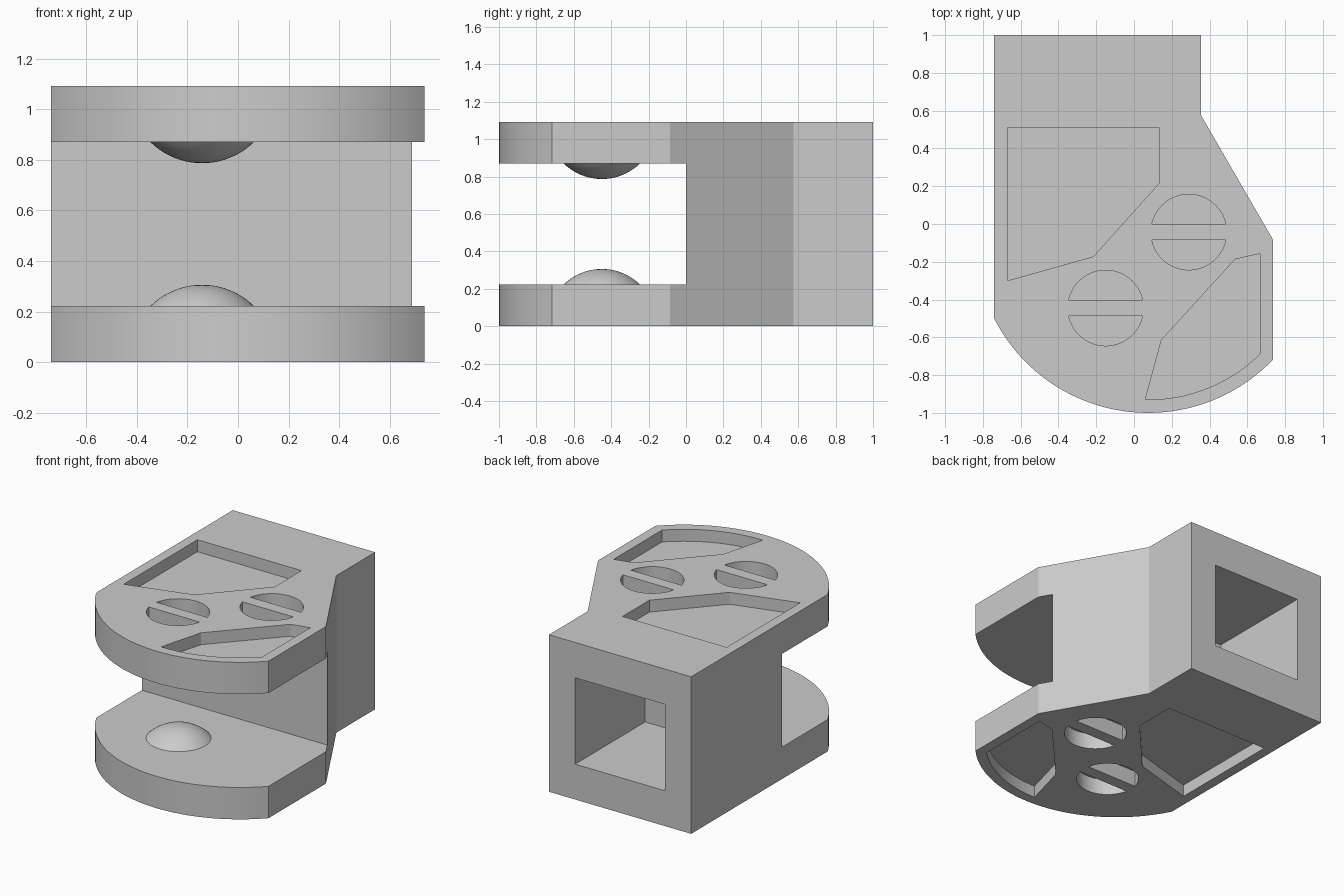
import bpy, bmesh, math

HEIGHT, PLATE = 1.093, 0.222        # total height, thickness of each fork plate
CENTRE, RADIUS = (0.075, -0.085), 0.915
POCKET, SLOT = 0.083, 0.11          # recess depths

cube = bpy.data.objects.get("Cube")
if cube:
    bpy.data.objects.remove(cube, do_unlink=True)

grey = bpy.data.materials.new("light grey")
grey.use_nodes = True
grey.diffuse_color = (0.6, 0.6, 0.6, 1)
grey.node_tree.nodes["Principled BSDF"].inputs["Base Color"].default_value = (0.6, 0.6, 0.6, 1)


def arc(cx, cy, r, start, end, steps):
    """Points along a circular arc, angles in radians."""
    return [(cx + r * math.cos(start + (end - start) * i / steps),
             cy + r * math.sin(start + (end - start) * i / steps)) for i in range(steps + 1)]


def nose_arc(r, x_start, x_end, steps=40):
    """Part of the rounded nose between two x positions."""
    a, b = (-math.acos((x - CENTRE[0]) / r) for x in (x_start, x_end))
    return arc(*CENTRE, r, a, b, steps)


def prism(bm, points, z0, z1):
    """Vertical prism over an outline."""
    low = [bm.verts.new((x, y, z0)) for x, y in points]
    high = [bm.verts.new((x, y, z1)) for x, y in points]
    bm.faces.new(low[::-1])
    bm.faces.new(high)
    for i in range(len(points)):
        j = (i + 1) % len(points)
        bm.faces.new((low[i], low[j], high[j], high[i]))


def box(bm, x0, x1, y0, y1, z0, z1):
    prism(bm, [(x0, y0), (x1, y0), (x1, y1), (x0, y1)], z0, z1)


def finish(bm, name):
    bmesh.ops.recalc_face_normals(bm, faces=bm.faces)
    mesh = bpy.data.meshes.new(name)
    bm.to_mesh(mesh)
    bm.free()
    mesh.materials.append(grey)
    obj = bpy.data.objects.new(name, mesh)
    bpy.context.collection.objects.link(obj)
    return obj


def smooth(obj):
    bpy.ops.object.select_all(action='DESELECT')
    obj.select_set(True)
    bpy.context.view_layer.objects.active = obj
    bpy.ops.object.shade_smooth_by_angle(angle=math.radians(25))


# Solid body outline
bm = bmesh.new()
outline = [(-0.74, 1), (0.355, 1), (0.355, 0.575), (0.737, -0.085)]
prism(bm, outline + nose_arc(RADIUS, 0.737, -0.74), 0, HEIGHT)
body = finish(bm, "fork_body")

# All cut-outs gathered in one cutter
bm = bmesh.new()
box(bm, -1, 1, -1.2, 0, PLATE, HEIGHT - PLATE)               # fork gap
box(bm, -0.54, 0.153, 0.23, 1.2, 0.246, HEIGHT - 0.246)      # rear socket
rear_pocket = [(-0.67, 0.51), (0.132, 0.51), (0.132, 0.215), (-0.215, -0.172), (-0.67, -0.3)]
nose_pocket = [(0.145, -0.615), (0.535, -0.187), (0.667, -0.157)]
nose_pocket += nose_arc(RADIUS - 0.07, 0.667, 0.06, 20)
half_slot = math.asin(0.0425 / 0.2)
for top in (False, True):
    def recess(points, depth):
        if top:
            prism(bm, points, HEIGHT - depth, HEIGHT + 0.1)
        else:
            prism(bm, points, -0.1, depth)
    recess(rear_pocket, POCKET)
    recess(nose_pocket, POCKET)
    # Round recesses, each split by a flush bar
    for cx, cy in ((0.29, -0.043), (-0.15, -0.445)):
        for turn in (0, math.pi):
            recess(arc(cx, cy, 0.2, turn + half_slot, turn + math.pi - half_slot, 28), SLOT)
cutter = finish(bm, "cutter")
cutter.hide_render = True

cut = body.modifiers.new("cut", 'BOOLEAN')
cut.operation = 'DIFFERENCE'
cut.solver = 'EXACT'
cut.object = cutter
bpy.context.view_layer.objects.active = body
bpy.ops.object.modifier_apply(modifier=cut.name)
bpy.data.objects.remove(cutter, do_unlink=True)
smooth(body)


# Rounded bumps facing each other inside the gap
def dome(name, z, direction, base=0.205, rise=0.084, rings=10):
    r = (base ** 2 + rise ** 2) / (2 * rise)
    sweep = math.asin(base / r)
    bm = bmesh.new()
    profile = [bm.verts.new((r * math.sin(sweep * i / rings), 0,
                             direction * (r * math.cos(sweep * i / rings) - r + rise)))
               for i in range(rings + 1)]
    edges = [bm.edges.new(pair) for pair in zip(profile, profile[1:])]
    bmesh.ops.spin(bm, geom=profile + edges, cent=(0, 0, 0), axis=(0, 0, 1),
                   angle=math.tau, steps=48)
    bmesh.ops.remove_doubles(bm, verts=bm.verts, dist=0.0005)
    bmesh.ops.holes_fill(bm, edges=[e for e in bm.edges if e.is_boundary], sides=0)
    obj = finish(bm, name)
    obj.location = (-0.142, -0.45, z)
    smooth(obj)


dome("lower_bump", PLATE, 1)
dome("upper_bump", HEIGHT - PLATE, -1)
